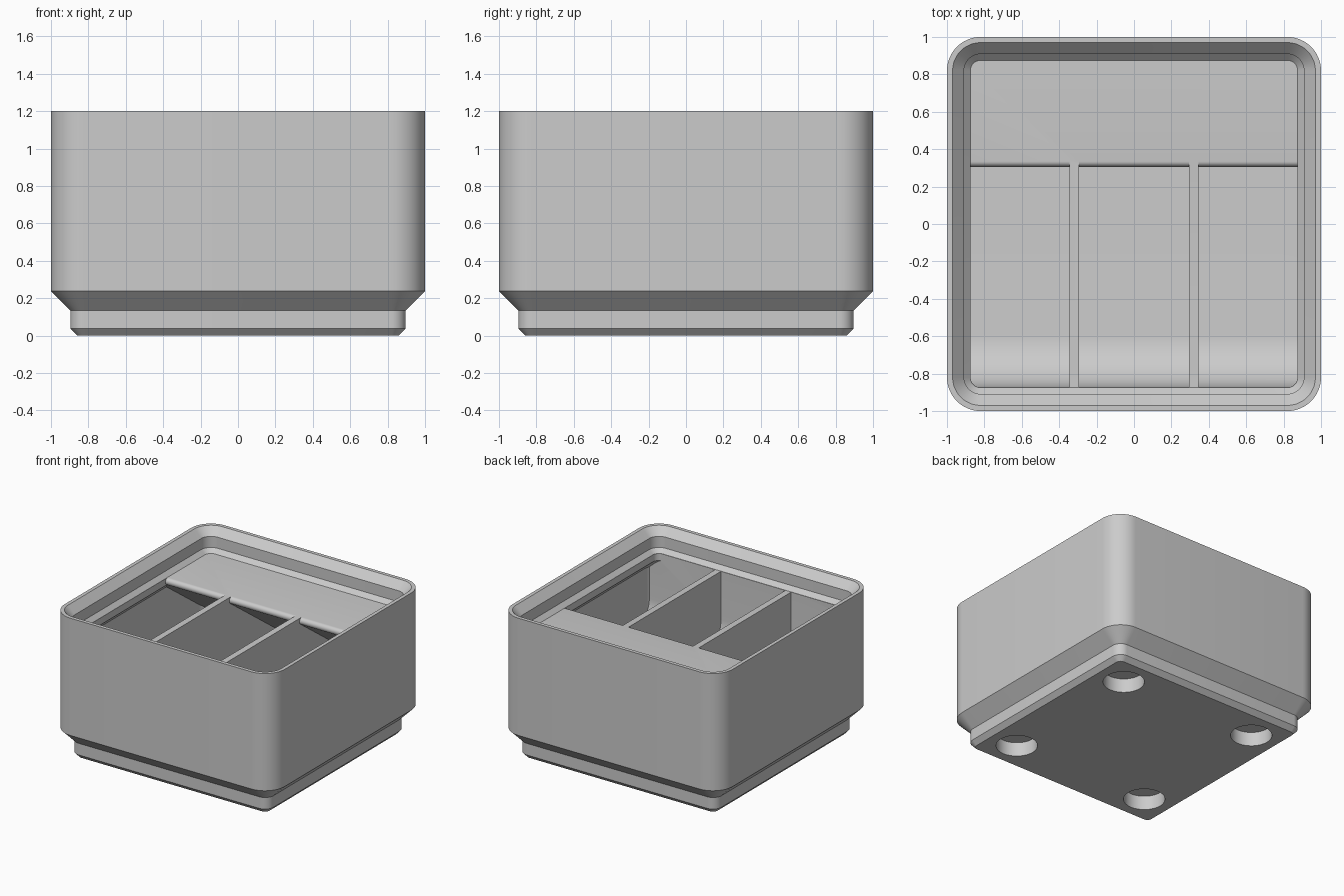
import bpy, bmesh
from math import sin, cos, pi, radians, tan

if "Cube" in bpy.data.objects:
    bpy.data.objects.remove(bpy.data.objects["Cube"], do_unlink=True)

# One plain grey plastic
grey = bpy.data.materials.new("light_grey_plastic")
grey.use_nodes = True
grey.diffuse_color = (0.6, 0.6, 0.6, 1)
grey.node_tree.nodes["Principled BSDF"].inputs["Base Color"].default_value = (0.6, 0.6, 0.6, 1)


def finish(name, bm):
    bmesh.ops.recalc_face_normals(bm, faces=bm.faces[:])
    mesh = bpy.data.meshes.new(name)
    bm.to_mesh(mesh)
    bm.free()
    mesh.materials.append(grey)
    obj = bpy.data.objects.new(name, mesh)
    bpy.context.collection.objects.link(obj)
    return obj


def rounded_square(half, steps=12):
    # All rings share the same corner centres
    centre = 0.82
    radius = half - centre
    pts = []
    for corner, (sx, sy) in enumerate([(1, 1), (-1, 1), (-1, -1), (1, -1)]):
        for i in range(steps + 1):
            a = (corner + i / steps) * pi / 2
            pts.append((sx * centre + radius * cos(a), sy * centre + radius * sin(a)))
    return pts


def loft(name, rings):
    bm = bmesh.new()
    loops = [[bm.verts.new((x, y, z)) for x, y in rounded_square(half)] for half, z in rings]
    n = len(loops[0])
    for a, b in zip(loops, loops[1:]):
        for i in range(n):
            j = (i + 1) % n
            bm.faces.new((a[i], a[j], b[j], b[i]))
    bm.faces.new(loops[0][::-1])
    bm.faces.new(loops[-1])
    return finish(name, bm)


def prism(name, profile, x0, x1):
    bm = bmesh.new()
    face = bm.faces.new([bm.verts.new((x0, y, z)) for y, z in profile])
    res = bmesh.ops.extrude_face_region(bm, geom=[face])
    verts = [v for v in res["geom"] if isinstance(v, bmesh.types.BMVert)]
    bmesh.ops.translate(bm, verts=verts, vec=(x1 - x0, 0, 0))
    return finish(name, bm)


def boolean(obj, other, operation):
    mod = obj.modifiers.new("cut", "BOOLEAN")
    mod.operation = operation
    mod.solver = "EXACT"
    mod.object = other
    bpy.context.view_layer.objects.active = obj
    bpy.ops.object.modifier_apply(modifier=mod.name)


def arc(cy, cz, r, start, end, steps):
    return [(cy + r * cos(radians(start + (end - start) * i / steps)),
             cz + r * sin(radians(start + (end - start) * i / steps))) for i in range(steps + 1)]


# Body: stepped foot, outer wall, stacking lip and the level inside it
DECK = 1.012
body = loft("storage_bin", [
    (0.86, 0), (0.896, 0.038), (0.896, 0.133), (1, 0.237), (1, 1.2),
    (0.97, 1.2), (0.909, 1.137), (0.909, 1.046), (0.875, DECK)])

# Compartment section: front scoop, floor, sloped underside and rounded edge of the tab
FLOOR, FRONT, SCOOP = 0.337, -0.872, 0.28
SLOPE, TIP = 36, 0.029
tip_y, tip_z = 0.335, DECK - TIP
back = 1.0
back_z = tip_z - TIP / cos(radians(SLOPE)) - tan(radians(SLOPE)) * (back - tip_y)
section = [(FRONT, 1.03)]
section += arc(FRONT + SCOOP, FLOOR + SCOOP, SCOOP, 180, 270, 16)
section += [(back, FLOOR), (back, back_z)]
section += arc(tip_y, tip_z, TIP, 270 - SLOPE, 90, 10)
section += [(tip_y, 1.03)]

# Hollow three compartments, leaving two dividers and the overhang below the lip
for x0, x1 in [(-1.1, -0.345), (-0.293, 0.293), (0.345, 1.1)]:
    cutter = prism("compartment_cutter", section, x0, x1)
    limit = loft("cavity_limit", [(0.954, 0.2), (0.954, 0.875), (0.874, 0.955), (0.874, 1.05)])
    boolean(cutter, limit, "INTERSECT")
    boolean(body, cutter, "DIFFERENCE")
    for helper in (cutter, limit):
        bpy.data.objects.remove(helper, do_unlink=True)

# Four round magnet holes in the underside
for sx in (-1, 1):
    for sy in (-1, 1):
        bpy.ops.mesh.primitive_cylinder_add(vertices=48, radius=0.156, depth=0.232,
                                            location=(sx * 0.627, sy * 0.627, 0))
        hole = bpy.context.object
        boolean(body, hole, "DIFFERENCE")
        bpy.data.objects.remove(hole, do_unlink=True)

# One material slot, smooth curves with crisp edges
body.data.materials.clear()
body.data.materials.append(grey)
for poly in body.data.polygons:
    poly.material_index = 0
bpy.ops.object.select_all(action="DESELECT")
body.select_set(True)
bpy.context.view_layer.objects.active = body
bpy.ops.object.shade_smooth_by_angle(angle=radians(25))
